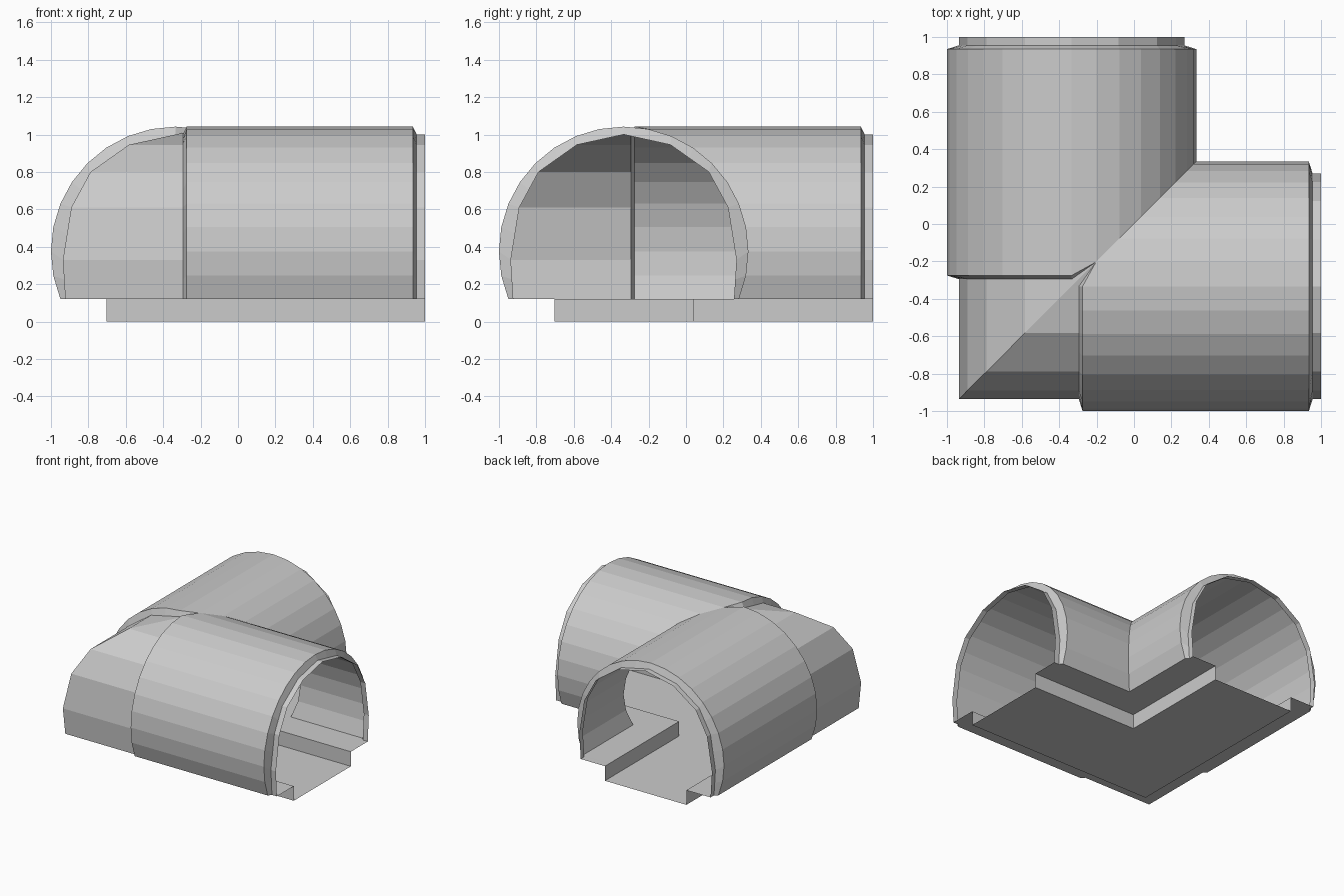
import bpy, bmesh, math

if "Cube" in bpy.data.objects:
    bpy.data.objects.remove(bpy.data.objects["Cube"])

C = -1 / 3          # centre line of both tunnel legs
FLOOR = 0.12        # height of the side ledges

# Wide arch profile: (offset from centre line, height), 11.25 degree steps
wide = []
for i in range(-2, 19):
    a = math.radians(11.25 * i)
    wide.append((-0.667 * math.cos(a), 0.375 + 0.667 * math.sin(a)))

# Narrow arch profile: coarse half, midpoints added, then mirrored
key = [(-0.59, FLOOR), (-0.603, 0.33), (-0.558, 0.61),
       (-0.455, 0.80), (-0.25, 0.945), (0, 1.0)]
half = []
for (a, b), (c, d) in zip(key, key[1:]):
    half += [(a, b), ((a + c) / 2, (b + d) / 2)]
half.append(key[-1])
narrow = half + [(-o, z) for o, z in reversed(half[:-1])]

# Floor channel profiles, reaching out to either arch foot
channel = [(-0.37, FLOOR), (-0.37, 0), (0.37, 0), (0.37, FLOOR)]


def floor_profile(arch):
    return [arch[0]] + channel + [arch[-1]]


# Stations along a leg: (position, is wide); None is the mitre
STATIONS = [(None, False), (-0.295, False), (-0.275, True),
            (0.935, True), (0.955, False), (1.0, False)]


def sweep_corner(name, thin, thick):
    """Sweep a profile along both legs, joined on the diagonal plane x = y."""
    bm = bmesh.new()
    for swap in (False, True):
        grid = []
        for j, (pn, pw) in enumerate(zip(thin, thick)):
            inner_side = pw[0] > 0.01
            row = []
            for k, (pos, is_wide) in enumerate(STATIONS):
                # On the inside of the bend the wide shell starts at the mitre
                at_mitre = pos is None or (inner_side and k < 3)
                o, z = pw if is_wide or (inner_side and k < 3) else pn
                across = C + o
                along = across if at_mitre else pos
                co = (across, along, z) if swap else (along, across, z)
                row.append(bm.verts.new(co))
            grid.append(row)
        for r0, r1 in zip(grid, grid[1:]):
            for k in range(len(STATIONS) - 1):
                q = [r0[k], r0[k + 1], r1[k + 1], r1[k]]
                bm.faces.new(q[::-1] if swap else q)
    bmesh.ops.remove_doubles(bm, verts=bm.verts, dist=0.0005)
    bmesh.ops.dissolve_degenerate(bm, edges=bm.edges, dist=0.0005)
    # Arch faces point outward (up), floor faces point down
    if name == "floor_channel":
        bmesh.ops.reverse_faces(bm, faces=bm.faces)
    top = max(bm.faces, key=lambda f: abs(f.normal.z) * f.calc_area())
    top.normal_update()
    want = -1 if name == "floor_channel" else 1
    if top.normal.z * want < 0:
        bmesh.ops.reverse_faces(bm, faces=bm.faces)
    mesh = bpy.data.meshes.new(name)
    bm.to_mesh(mesh)
    bm.free()
    bpy.context.collection.objects.link(bpy.data.objects.new(name, mesh))


# Vaulted corridor shell and its sunken walkway
sweep_corner("arched_shell", narrow, wide)
sweep_corner("floor_channel", floor_profile(narrow), floor_profile(wide))
